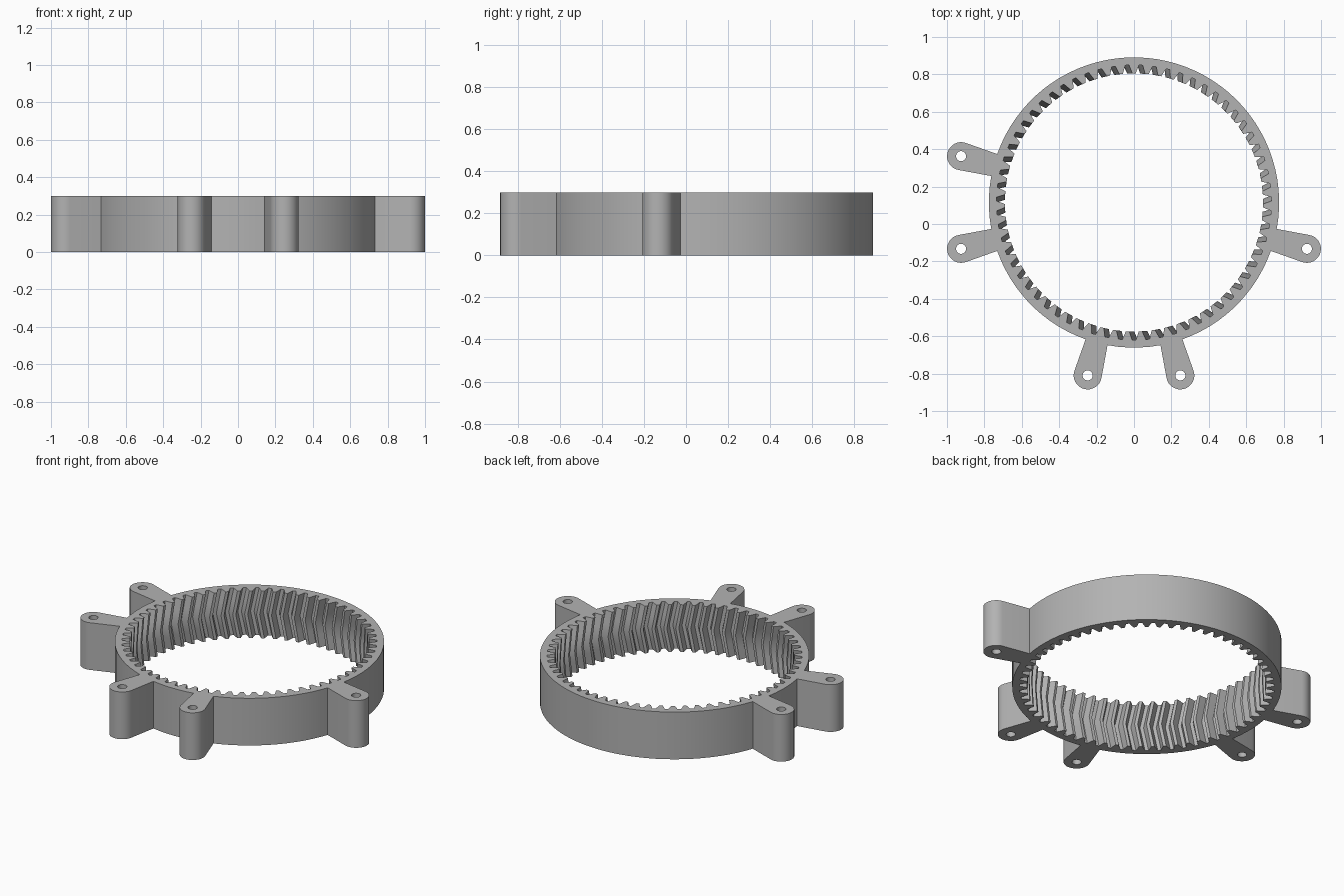
import bpy, bmesh
from math import sin, cos, pi, radians, asin, sqrt

if "Cube" in bpy.data.objects:
    bpy.data.objects.remove(bpy.data.objects["Cube"])

HEIGHT, CENTRE_Y = 0.3, 0.115
OUTER_R, ROOT_R, TIP_R = 0.776, 0.735, 0.69
TEETH, TWIST = 63, 0.04
LUG_DIST, LUG_R, HOLE_R = 0.957, 0.075, 0.027
LUG_ANGLES = [radians(a) for a in (165, 195, 255, 285, 345)]


def polar(r, a, cx=0.0, cy=0.0):
    return (cx + r * cos(a), cy + r * sin(a))


def circle(r, cx, cy, n=24):
    return [polar(r, 2 * pi * i / n, cx, cy) for i in range(n)]


def outer_profile():
    """Ring outline with rounded lugs whose sides point at the ring centre."""
    half = asin(LUG_R / LUG_DIST)
    points = []
    start = LUG_ANGLES[-1] - 2 * pi + half
    for a in LUG_ANGLES:
        end = a - half
        n = max(3, round((end - start) / radians(4)))
        points += [polar(OUTER_R, start + (end - start) * i / n) for i in range(n + 1)]
        cx, cy = polar(LUG_DIST, a)
        sweep = pi / 2 + half
        points += [polar(LUG_R, a - sweep + 2 * sweep * i / 16, cx, cy) for i in range(17)]
        start = a + half
    return points


def tooth_profile(twist):
    """Internal gear outline; each tooth is a tapered flank pair."""
    step = 2 * pi / TEETH
    shape = ((-0.36, ROOT_R), (-0.25, (ROOT_R + TIP_R) / 2), (-0.13, TIP_R),
             (0.13, TIP_R), (0.25, (ROOT_R + TIP_R) / 2), (0.36, ROOT_R))
    return [polar(r, pi / 2 + (i + f) * step + twist)
            for i in range(TEETH) for f, r in shape]


bm = bmesh.new()


def wall(levels):
    """Skin a closed outline through (z, points) levels; return end loops."""
    rings = [[bm.verts.new((x, y + CENTRE_Y, z)) for x, y in pts] for z, pts in levels]
    for low, high in zip(rings, rings[1:]):
        n = len(low)
        for i in range(n):
            j = (i + 1) % n
            bm.faces.new((low[i], low[j], high[j], high[i]))
    return rings[0], rings[-1]


# Outer wall, herringbone teeth and bolt holes
outline = outer_profile()
loops = [wall([(0, outline), (HEIGHT, outline)])]
loops.append(wall([(HEIGHT * k / 4, tooth_profile(TWIST * (1 - abs(k - 2) / 2)))
                   for k in range(5)]))
for a in LUG_ANGLES:
    hole = circle(HOLE_R, *polar(LUG_DIST, a))
    loops.append(wall([(0, hole), (HEIGHT, hole)]))

# Flat bottom and top
for side in (0, 1):
    edges = []
    for pair in loops:
        ring = pair[side]
        edges += [bm.edges.get((ring[i - 1], ring[i])) for i in range(len(ring))]
    bmesh.ops.triangle_fill(bm, edges=edges, use_beauty=True)
bmesh.ops.recalc_face_normals(bm, faces=bm.faces)

mesh = bpy.data.meshes.new("ring_gear")
bm.to_mesh(mesh)
bm.free()
ring_gear = bpy.data.objects.new("ring_gear", mesh)
bpy.context.collection.objects.link(ring_gear)

# Plain grey finish
grey = bpy.data.materials.new("grey")
grey.use_nodes = True
grey.diffuse_color = (0.45, 0.45, 0.45, 1)
grey.node_tree.nodes["Principled BSDF"].inputs["Base Color"].default_value = grey.diffuse_color
mesh.materials.append(grey)

bpy.context.view_layer.objects.active = ring_gear
ring_gear.select_set(True)
bpy.ops.object.shade_smooth_by_angle(angle=radians(25))
